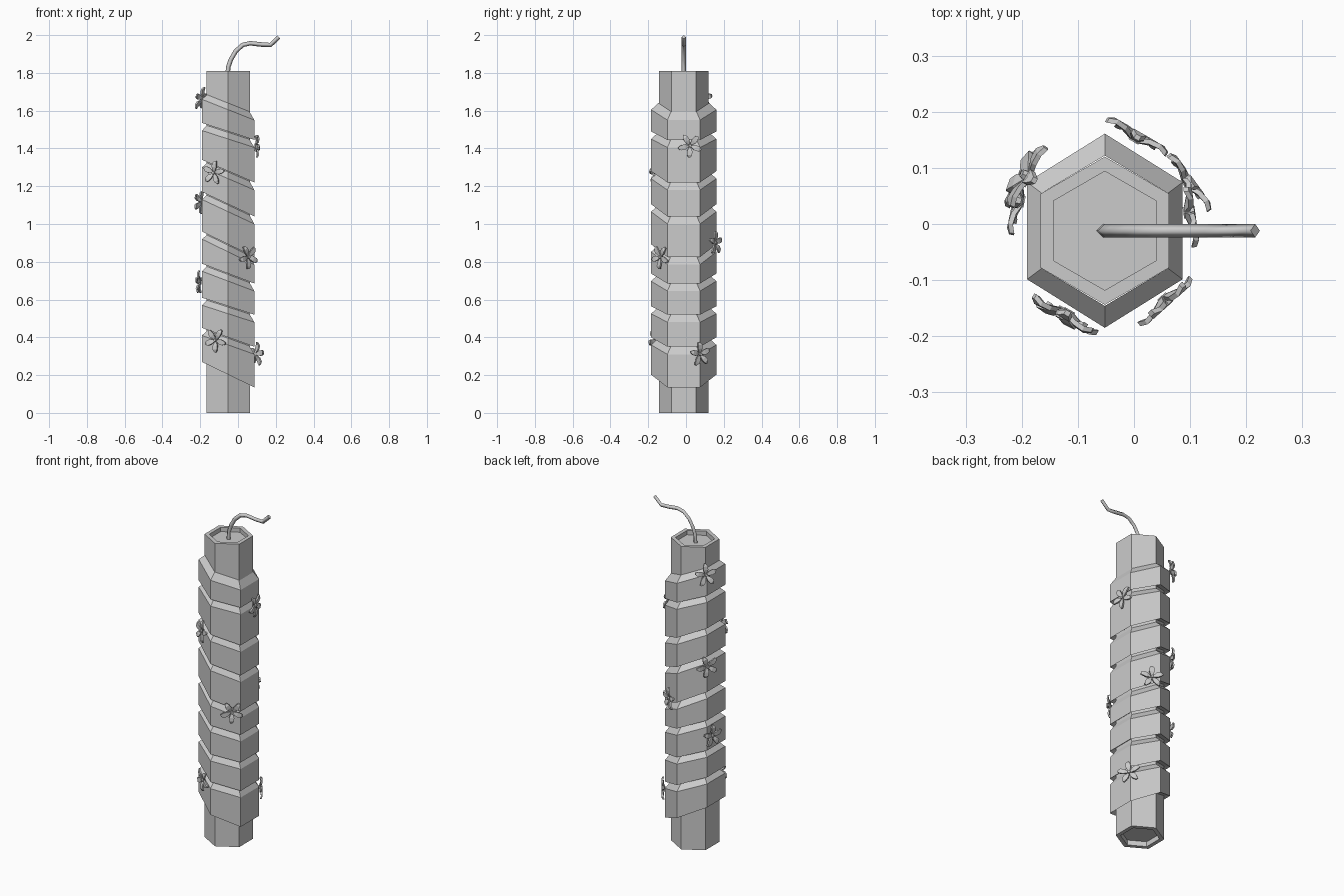
import bpy, bmesh, math
from mathutils import Vector, Matrix

cube = bpy.data.objects.get("Cube")
if cube:
    bpy.data.objects.remove(cube)

grey = bpy.data.materials.new("stone_grey")
grey.use_nodes = True
colour = (0.6, 0.6, 0.6, 1)
grey.diffuse_color = colour
grey.node_tree.nodes["Principled BSDF"].inputs["Base Color"].default_value = colour

CX, CY = -0.052, -0.012


def make(name, bm):
    bmesh.ops.recalc_face_normals(bm, faces=bm.faces)
    mesh = bpy.data.meshes.new(name)
    bm.to_mesh(mesh)
    bm.free()
    mesh.materials.append(grey)
    obj = bpy.data.objects.new(name, mesh)
    bpy.context.collection.objects.link(obj)
    return obj


def hexagon(bm, rx, ry, height):
    """Ring of six vertices; height(x) gives z, so a ring may slant."""
    ring = []
    for i in range(6):
        a = math.radians(60 * i + 30)
        x = rx * math.cos(a)
        ring.append(bm.verts.new((CX + x, CY + ry * math.sin(a), height(x))))
    return ring


def bridge(bm, a, b):
    n = len(a)
    for i in range(n):
        j = (i + 1) % n
        bm.faces.new((a[i], a[j], b[j], b[i]))


# Hexagonal stick with recessed ends
bm = bmesh.new()
profile = [(0.106, 0.03), (0.106, 0), (0.132, 0), (0.132, 1.81), (0.106, 1.81), (0.106, 1.785)]
rings = [hexagon(bm, r, r, lambda x, z=z: z) for r, z in profile]
for a, b in zip(rings, rings[1:]):
    bridge(bm, a, b)
bm.faces.new(rings[0])
bm.faces.new(rings[-1])
make("hexagonal_stick", bm)

# Slanted wrapping bands: lower edge heights on the -x and +x sides
bottoms = [(1.535, 1.445), (1.34, 1.22), (1.17, 1.04), (0.96, 0.825),
           (0.79, 0.685), (0.61, 0.52), (0.45, 0.35), (0.27, 0.135)]
top = (1.66, 1.55)
HALF = 0.139


def slant(ends, lift=0):
    left, right = ends
    return lambda x: (left + right) / 2 + lift + x * (right - left) / (2 * HALF)


for n, low in enumerate(bottoms):
    bm = bmesh.new()
    rings = [hexagon(bm, 0.13, 0.134, slant(top, 0.035)),
             hexagon(bm, 0.16, 0.173, slant(top)),
             hexagon(bm, 0.16, 0.173, slant(low)),
             hexagon(bm, 0.13, 0.134, slant(low, 0.012))]
    for a, b in zip(rings, rings[1:] + rings[:1]):
        bridge(bm, a, b)
    make(f"wrap_band_{n + 1}", bm)
    top = (low[0] - 0.04, low[1] - 0.04)

# Bent fuse
curve = bpy.data.curves.new("fuse", "CURVE")
curve.dimensions = "3D"
curve.bevel_depth = 0.012
curve.bevel_resolution = 0
curve.use_fill_caps = True
path = [(-0.055, 1.78), (-0.052, 1.83), (-0.038, 1.87), (-0.012, 1.915), (0.025, 1.948),
        (0.065, 1.957), (0.125, 1.95), (0.172, 1.948), (0.216, 1.99)]
spline = curve.splines.new("POLY")
spline.points.add(len(path) - 1)
for p, (x, z) in zip(spline.points, path):
    p.co = (x, CY, z, 1)
curve.materials.append(grey)
bpy.context.collection.objects.link(bpy.data.objects.new("fuse", curve))


# Five-petalled flowers
def flower(name, place, facing, spin, tilt=0):
    bm = bmesh.new()
    # Petal outline: distance, half width, lift away from the band
    rows = [(0.008, 0.005, 0.0), (0.03, 0.014, 0.008), (0.05, 0.013, 0.01), (0.064, 0.005, 0.004)]
    for k in range(5):
        turn = Matrix.Rotation(math.radians(72 * k + spin), 3, "Z")
        loops = []
        for d, w, h in rows:
            corners = [(d, -w, h), (d, w, h), (d, w, h + 0.009), (d, -w, h + 0.009)]
            loops.append([bm.verts.new(turn @ Vector(c)) for c in corners])
        for a, b in zip(loops, loops[1:]):
            bridge(bm, a, b)
        bm.faces.new(loops[0])
        bm.faces.new(loops[-1])
    bmesh.ops.create_cone(bm, cap_ends=True, segments=6, radius1=0.012, radius2=0.008,
                          depth=0.02, matrix=Matrix.Translation((0, 0, 0.008)))
    obj = make(name, bm)
    a, t = math.radians(facing), math.radians(tilt)
    normal = Vector((math.cos(a) * math.cos(t), math.sin(a) * math.cos(t), math.sin(t)))
    obj.rotation_euler = normal.to_track_quat("Z", "Y").to_euler()
    obj.location = place


flowers = [
    ((-0.185, 0.082, 1.66), 150, 18, 15),
    ((0.09, 0.02, 1.415), 8, 50, 0),
    ((-0.125, -0.152, 1.27), -120, 10, 5),
    ((-0.19, 0.075, 1.115), 150, 40, 0),
    ((0.0, 0.148, 0.9), 60, 20, 0),
    ((0.05, -0.13, 0.825), -48, 50, 0),
    ((-0.197, 0.04, 0.69), 168, 18, 0),
    ((-0.115, -0.155, 0.385), -120, 55, 0),
    ((0.09, 0.07, 0.31), 36, 25, 0),
]
for n, args in enumerate(flowers):
    flower(f"flower_{n + 1}", *args)
